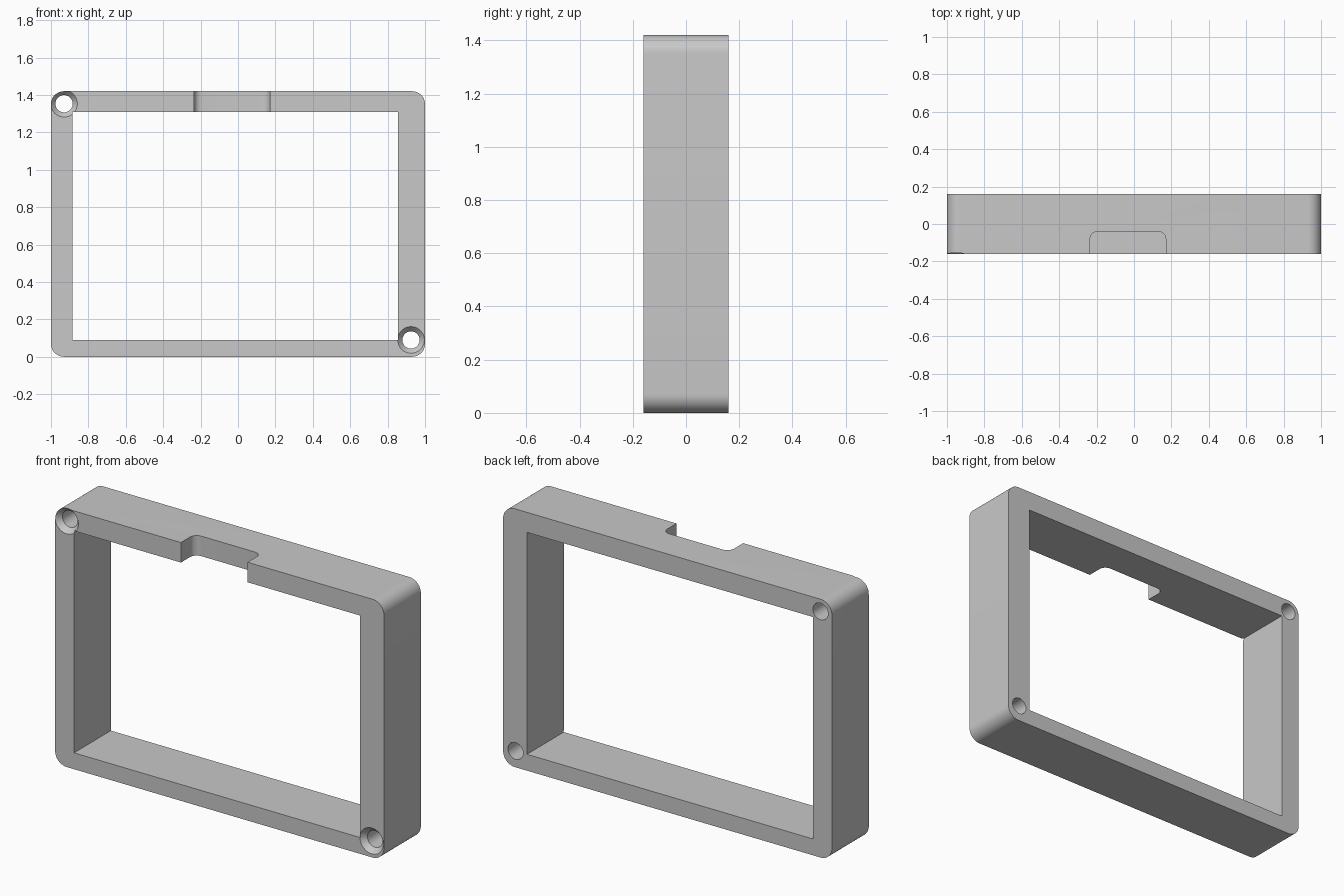
import bpy, bmesh, math
from mathutils import Matrix, Vector

old = bpy.data.objects.get("Cube")
if old:
    bpy.data.objects.remove(old, do_unlink=True)

HALF_DEPTH = 0.16
HEIGHT = 1.42

grey = bpy.data.materials.new("light grey")
grey.use_nodes = True
grey.diffuse_color = (0.58, 0.58, 0.58, 1)
grey.node_tree.nodes["Principled BSDF"].inputs["Base Color"].default_value = grey.diffuse_color


def make_object(name, bm):
    bmesh.ops.recalc_face_normals(bm, faces=bm.faces)
    mesh = bpy.data.meshes.new(name)
    bm.to_mesh(mesh)
    bm.free()
    mesh.materials.append(grey)
    obj = bpy.data.objects.new(name, mesh)
    bpy.context.collection.objects.link(obj)
    return obj


def block(name, low, high, round_axis=None, keep=None, radius=0.0):
    """Box between two corners, optionally rounding chosen edges along one axis."""
    low, high = Vector(low), Vector(high)
    bm = bmesh.new()
    bmesh.ops.create_cube(bm, size=1)
    size = Matrix.Diagonal((*(high - low), 1))
    bm.transform(Matrix.Translation((low + high) / 2) @ size)
    if round_axis is not None:
        edges = []
        for e in bm.edges:
            a, b = (v.co for v in e.verts)
            if abs((a - b)[round_axis]) > 0.01 and (keep is None or keep(a)):
                edges.append(e)
        bmesh.ops.bevel(bm, geom=edges, offset=radius, segments=12,
                        profile=0.5, affect='EDGES')
    return make_object(name, bm)


def bore(name, x, z, y0, y1, r0, r1):
    """Round cutter running along y from radius r0 at y0 to r1 at y1."""
    bm = bmesh.new()
    place = Matrix.Translation((x, (y0 + y1) / 2, z)) @ Matrix.Rotation(-math.pi / 2, 4, 'X')
    bmesh.ops.create_cone(bm, cap_ends=True, segments=48, radius1=r0, radius2=r1,
                          depth=y1 - y0, matrix=place)
    return make_object(name, bm)


# Outer body with rounded corners
frame = block("frame", (-1, -HALF_DEPTH, 0), (1, HALF_DEPTH, HEIGHT), 1, None, 0.07)

# Rectangular opening and the round-cornered notch in the top bar
cutters = [
    block("opening_cutter", (-0.885, -0.3, 0.09), (0.855, 0.3, 1.31)),
    block("notch_cutter", (-0.235, -0.3, 1.2), (0.17, -0.04, 1.6),
          2, lambda p: p.y > -0.1, 0.04),
]

# Countersunk screw holes in two opposite corners
for side, x, z in (("right", -0.93, 1.353), ("left", 0.925, 0.09)):
    cutters.append(bore(side + "_hole_cutter", x, z, -0.3, 0.3, 0.046, 0.046))
    cutters.append(bore(side + "_countersink_cutter", x, z,
                        -HALF_DEPTH - 0.01, -HALF_DEPTH + 0.03, 0.08, 0.045))

bpy.context.view_layer.objects.active = frame
for cutter in cutters:
    cutter.hide_render = True
    mod = frame.modifiers.new(cutter.name, 'BOOLEAN')
    mod.operation = 'DIFFERENCE'
    mod.solver = 'EXACT'
    mod.object = cutter
    bpy.ops.object.modifier_apply(modifier=mod.name)
    bpy.data.objects.remove(cutter, do_unlink=True)

# Smooth the curved walls and keep the crisp edges
for obj in bpy.context.selected_objects:
    obj.select_set(False)
frame.select_set(True)
bpy.ops.object.shade_smooth_by_angle(angle=math.radians(30))
